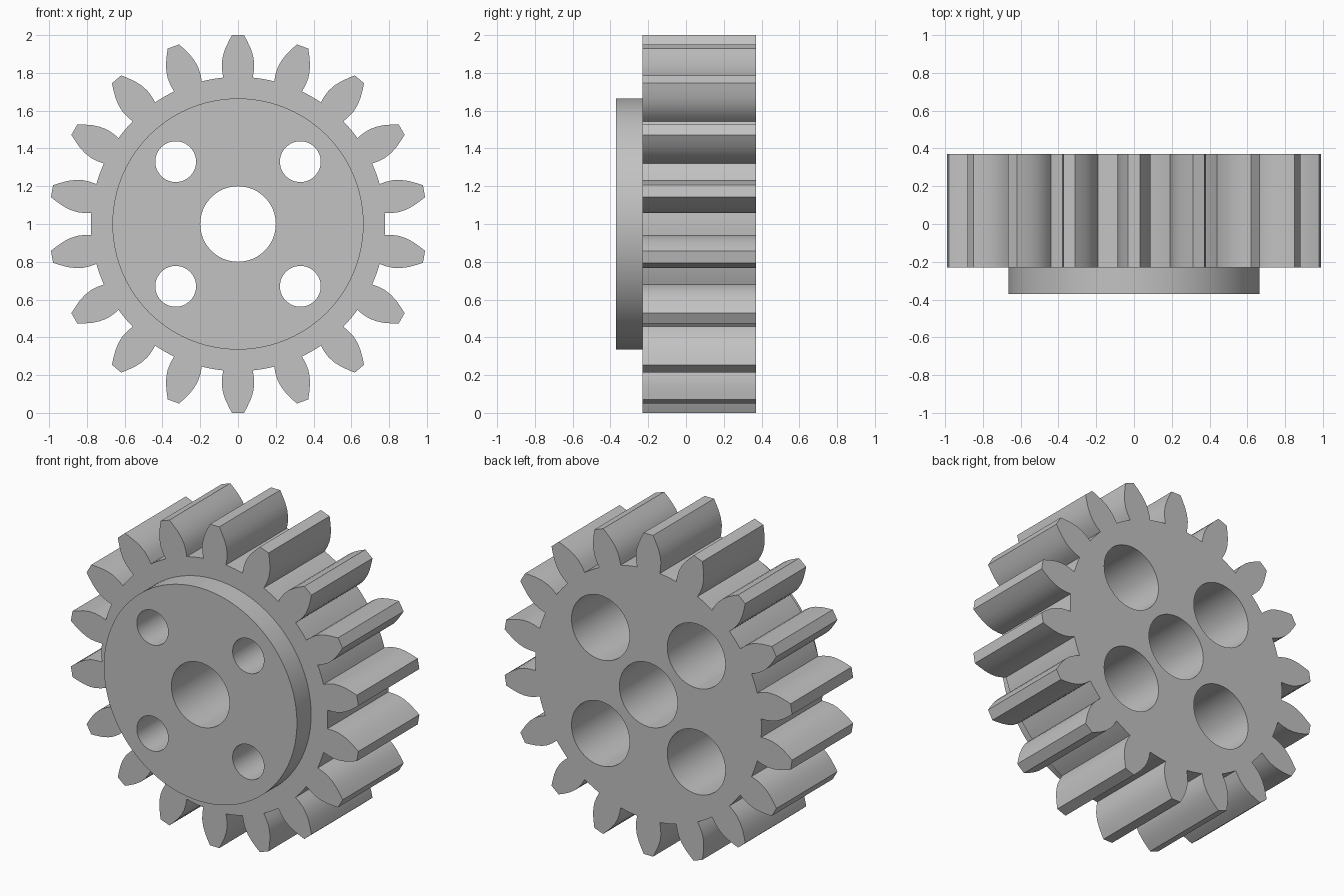
import bpy, bmesh, math
from mathutils import Matrix

TEETH = 18
CENTRE_Z = 1.0
FRONT, FACE, BACK = -0.37, -0.23, 0.37   # hub front, gear front, gear back
STEP = -0.13                             # floor of the rear counterbores

cube = bpy.data.objects.get("Cube")
if cube:
    bpy.data.objects.remove(cube, do_unlink=True)

steel = bpy.data.materials.new("grey_steel")
steel.use_nodes = True
colour = (0.54, 0.54, 0.54, 1)
steel.diffuse_color = colour
steel.node_tree.nodes["Principled BSDF"].inputs["Base Color"].default_value = colour


def prism(name, outline, y0, y1):
    """Extrude an (x, z) outline from y0 to y1."""
    bm = bmesh.new()
    face = bm.faces.new([bm.verts.new((x, y0, z + CENTRE_Z)) for x, z in outline])
    moved = bmesh.ops.extrude_face_region(bm, geom=[face])["geom"]
    verts = [v for v in moved if isinstance(v, bmesh.types.BMVert)]
    bmesh.ops.translate(bm, verts=verts, vec=(0, y1 - y0, 0))
    bmesh.ops.recalc_face_normals(bm, faces=bm.faces)
    mesh = bpy.data.meshes.new(name)
    bm.to_mesh(mesh)
    bm.free()
    mesh.materials.append(steel)
    obj = bpy.data.objects.new(name, mesh)
    bpy.context.collection.objects.link(obj)
    return obj


def circle(radius, cx=0, cz=0, sides=64):
    return [(cx + radius * math.cos(math.tau * i / sides),
             cz + radius * math.sin(math.tau * i / sides)) for i in range(sides)]


def combine(target, other, operation):
    """Apply a boolean and discard the helper object."""
    other.hide_render = True
    mod = target.modifiers.new("boolean", 'BOOLEAN')
    mod.operation, mod.object, mod.solver = operation, other, 'EXACT'
    bpy.context.view_layer.objects.active = target
    bpy.ops.object.modifier_apply(modifier=mod.name)
    bpy.data.objects.remove(other, do_unlink=True)


# Toothed outline: flank given as (height along tooth, half width)
flank = [(0.775, 0.078), (0.81, 0.084), (0.85, 0.086), (0.89, 0.080),
         (0.93, 0.067), (0.97, 0.048), (1.0, 0.032)]
tooth = [(-w, r) for r, w in flank] + [(w, r) for r, w in reversed(flank)]
root = math.hypot(*flank[0])
edge = math.atan2(flank[0][1], flank[0][0])
pitch = math.tau / TEETH
valley = [edge + (pitch - 2 * edge) * k / 4 for k in (1, 2, 3)]
tooth += [(root * math.sin(a), root * math.cos(a)) for a in valley]

outline = []
for i in range(TEETH):
    c, s = math.cos(pitch * i), math.sin(pitch * i)
    outline += [(x * c + z * s, z * c - x * s) for x, z in tooth]

# Gear with its raised front hub
gear = prism("spur_gear", outline, FACE, BACK)
combine(gear, prism("hub", circle(0.665, sides=96), FRONT, 0.0), 'UNION')

# Shaft bore, bolt holes and rear counterbores
combine(gear, prism("shaft_cutter", circle(0.2), -1, 1), 'DIFFERENCE')
for x in (-0.33, 0.33):
    for z in (-0.33, 0.33):
        combine(gear, prism("bolt_cutter", circle(0.108, x, z), -1, 1), 'DIFFERENCE')
        combine(gear, prism("counterbore_cutter", circle(0.2, x, z), STEP, 1), 'DIFFERENCE')

# Smooth curved walls, crisp edges
bpy.ops.object.select_all(action='DESELECT')
gear.select_set(True)
bpy.context.view_layer.objects.active = gear
bpy.ops.object.shade_smooth_by_angle(angle=math.radians(30))
